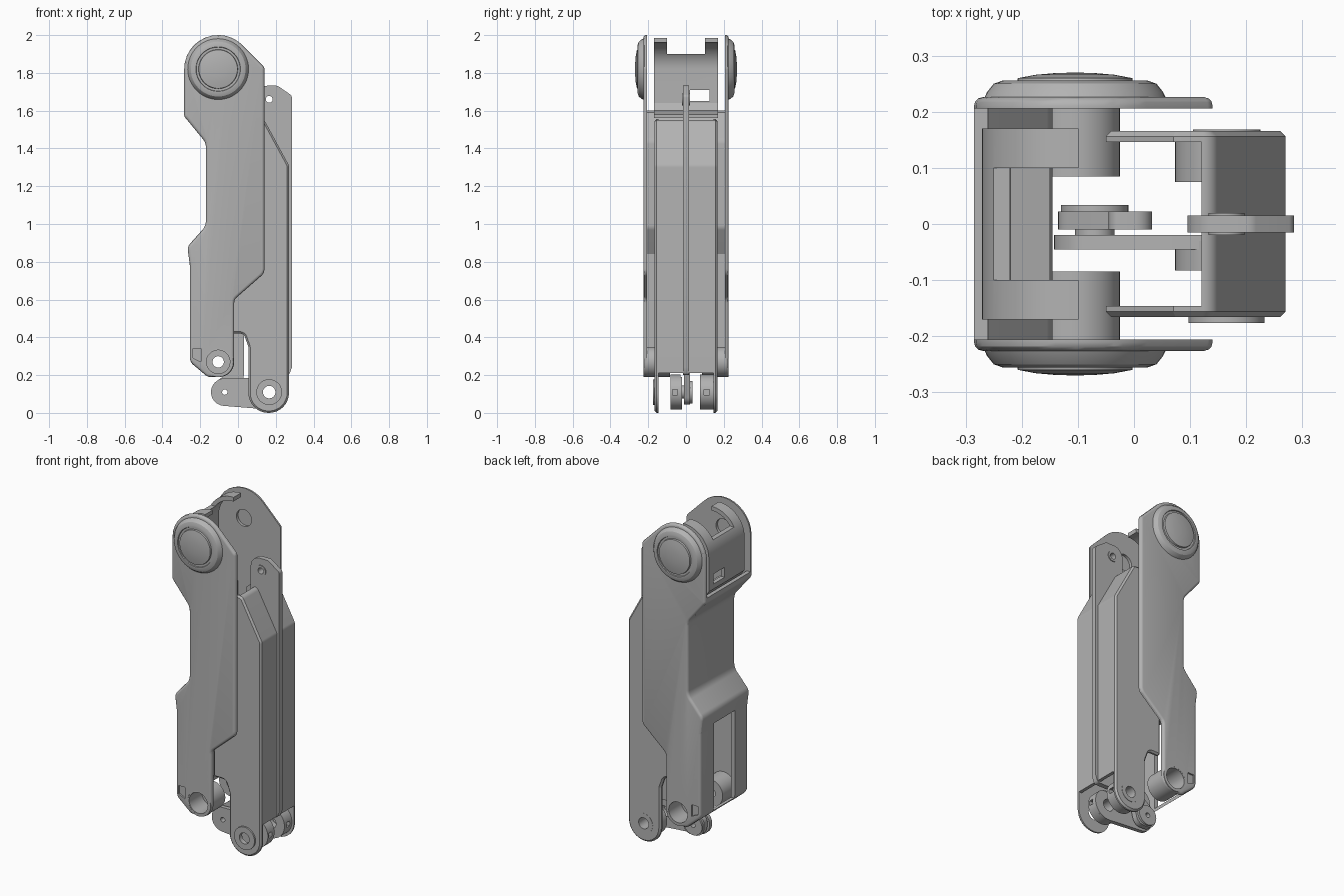
import bpy, bmesh, math
from mathutils import Vector

old = bpy.data.objects.get("Cube")
if old:
    bpy.data.objects.remove(old, do_unlink=True)

grey = bpy.data.materials.new("satin grey")
grey.use_nodes = True
COLOR = (0.45, 0.45, 0.45, 1)
grey.diffuse_color = COLOR
grey.node_tree.nodes["Principled BSDF"].inputs["Base Color"].default_value = COLOR


def fillet(corners, steps=8):
    """Round each (x, z, radius) corner of a closed outline."""
    pts = []
    for i, c in enumerate(corners):
        p = Vector(c[:2])
        r = c[2] if len(c) > 2 else 0
        if not r:
            pts.append(p)
            continue
        a = (Vector(corners[i - 1][:2]) - p).normalized()
        b = (Vector(corners[(i + 1) % len(corners)][:2]) - p).normalized()
        half = a.angle(b) / 2
        centre = p + (a + b).normalized() * r / math.sin(half)
        d = r / math.tan(half)
        u, v = p + a * d - centre, p + b * d - centre
        for k in range(steps + 1):
            t = k / steps
            ang = u.angle(v)
            pts.append(centre + (u * math.sin((1 - t) * ang) + v * math.sin(t * ang)) / math.sin(ang))
    return pts


def arc(cx, cz, r, start, end, steps=16):
    angles = [math.radians(start + (end - start) * k / steps) for k in range(steps + 1)]
    return [(cx + r * math.cos(a), cz + r * math.sin(a)) for a in angles]


def finish(name, bm):
    bmesh.ops.remove_doubles(bm, verts=bm.verts, dist=0.001)
    bmesh.ops.recalc_face_normals(bm, faces=bm.faces)
    mesh = bpy.data.meshes.new(name)
    bm.to_mesh(mesh)
    bm.free()
    mesh.materials.append(grey)
    ob = bpy.data.objects.new(name, mesh)
    bpy.context.collection.objects.link(ob)
    return ob


def prism(name, corners, y0, y1):
    """Extrude an x-z outline along y."""
    bm = bmesh.new()
    face = bm.faces.new([bm.verts.new((p[0], y0, p[1])) for p in fillet(corners)])
    grown = bmesh.ops.extrude_face_region(bm, geom=[face])["geom"]
    bmesh.ops.translate(bm, vec=(0, y1 - y0, 0), verts=[g for g in grown if isinstance(g, bmesh.types.BMVert)])
    return finish(name, bm)


def lathe(name, centre, profile, side=1, n=48):
    """Revolve a closed (radius, y) profile about the y axis."""
    bm = bmesh.new()
    rings = []
    for r, y in profile:
        rings.append([bm.verts.new((centre[0] + r * math.cos(math.tau * k / n), y * side,
                                    centre[1] + r * math.sin(math.tau * k / n))) for k in range(n)])
    for i, a in enumerate(rings):
        b = rings[(i + 1) % len(rings)]
        if profile[i][0] == 0 and profile[(i + 1) % len(rings)][0] == 0:
            continue
        for k in range(n):
            j = (k + 1) % n
            bm.faces.new((a[k], a[j], b[j], b[k]))
    return finish(name, bm)


def tube(name, centre, outer, inner, y0, y1):
    return lathe(name, centre, [(outer, y0), (outer, y1), (inner, y1), (inner, y0)])


def rod(name, centre, r, y0, y1):
    return lathe(name, centre, [(0, y0), (r, y0), (r, y1), (0, y1)])


def box(name, x, y, z):
    return prism(name, [(x[0], z[0]), (x[1], z[0]), (x[1], z[1]), (x[0], z[1])], y[0], y[1])


def apply(ob, mod):
    bpy.ops.object.select_all(action="DESELECT")
    bpy.context.view_layer.objects.active = ob
    ob.select_set(True)
    bpy.ops.object.modifier_apply(modifier=mod.name)


def bevel(ob, width, segments=2):
    mod = ob.modifiers.new("edge", "BEVEL")
    mod.width, mod.segments = width, segments
    mod.limit_method, mod.angle_limit = "ANGLE", math.radians(50)
    mod.use_clamp_overlap = False
    apply(ob, mod)


def cut(ob, *cutters):
    for c in cutters:
        mod = ob.modifiers.new("cut", "BOOLEAN")
        mod.operation, mod.object, mod.solver = "DIFFERENCE", c, "EXACT"
        apply(ob, mod)
        bpy.data.objects.remove(c, do_unlink=True)


PIVOT, FOOT, KNEE, TOE, TIP = (-0.105, 1.82), (-0.105, 0.27), (0.165, 0.11), (-0.07, 0.11), (0.165, 1.66)

# Outer housing: a channel open towards +x
housing = prism("outer_housing", [
    (-0.285, 2.0, 0.18), (-0.03, 2.0, 0.18), (0.14, 1.83, 0.03), (0.14, 0.74, 0.05), (-0.02, 0.6, 0.04),
    (-0.02, 0.19, 0.08), (-0.16, 0.19, 0.04), (-0.255, 0.27, 0.05), (-0.255, 0.78, 0.05), (-0.268, 0.88, 0.05),
    (-0.17, 0.99, 0.07), (-0.17, 1.43, 0.07), (-0.285, 1.57, 0.03)], -0.226, 0.226)
bevel(housing, 0.015, 3)
cut(housing,
    prism("cavity", [(0.5, -0.1), (-0.23, -0.1), (-0.23, 0.84), (-0.145, 0.98, 0.05), (-0.145, 1.44, 0.05),
                     (-0.26, 1.59), (-0.26, 1.6), (-0.5, 1.6), (-0.5, 2.2), (0.5, 2.2)], -0.206, 0.206),
    rod("pivot_hole", PIVOT, 0.05, -0.3, 0.3),
    rod("foot_hole", FOOT, 0.07, -0.3, 0.3),
    box("back_window", (-0.4, -0.2), (-0.1, 0.1), (0.27, 0.8)))
for s in (-1, 1):
    pocket = [(-0.238, 0.34), (-0.195, 0.34), (-0.195, 0.27), (-0.238, 0.29)]
    cut(housing, prism("pocket", pocket, *sorted((s * 0.216, s * 0.3))))

# Curved bracket between the tops of the side plates
bracket = prism("top_bracket", arc(*PIVOT, 0.166, 88, 180) + [(-0.271, 1.62), (-0.235, 1.575), (-0.15, 1.56),
                (-0.15, 1.58), (-0.22, 1.6), (-0.246, 1.64)] + arc(*PIVOT, 0.141, 180, 88), -0.17, 0.17)
cut(bracket, box("top_notch", (-0.5, 0.2), (-0.1, 0.1), (1.9, 2.2)),
    box("wall_slot", (-0.5, 0), (0.02, 0.125), (1.65, 1.71)))

# Domed pivot caps and lower bearing sockets
for s, side in ((-1, "right"), (1, "left")):
    lathe(f"{side}_pivot_cap", PIVOT, [
        (0, 0.222), (0.163, 0.222), (0.157, 0.235), (0.145, 0.25), (0.128, 0.256), (0.118, 0.256), (0.116, 0.25),
        (0.104, 0.25), (0.102, 0.26), (0.07, 0.266), (0.035, 0.269), (0, 0.27)], s)
    lathe(f"{side}_foot_socket", FOOT, [(0.08, 0.085), (0.08, 0.225), (0.062, 0.226), (0.062, 0.105),
                                        (0.03, 0.105), (0.03, 0.085)], s)

# Inner housing: a narrower channel open towards -x
inner = prism("inner_housing", [
    (0.055, 0, 0.106), (0.27, 0, 0.106), (0.27, 1.31, 0.04), (0.14, 1.55, 0.03), (0.07, 1.555),
    (-0.05, 1.44), (-0.05, 0.42), (0.03, 0.42, 0.03), (0.055, 0.35, 0.03)], -0.166, 0.166)
bevel(inner, 0.01, 1)
cut(inner, prism("inner_cavity", [(-0.5, -0.5), (0.5, -0.5), (0.5, 0.21), (0.25, 0.21), (0.25, 1.3),
                                  (0.12, 1.53), (0.12, 2), (-0.5, 2)], -0.146, 0.146),
    rod("knee_hole", KNEE, 0.035, -0.3, 0.3))

# Bearings at the lower joint of the inner housing
tube("knee_washer", KNEE, 0.068, 0.033, -0.176, -0.16)
tube("left_knee_ring", KNEE, 0.06, 0.033, 0.14, 0.168)
for name, y0, y1 in (("right_knee_collar", -0.083, -0.03), ("left_knee_collar", 0.075, 0.146)):
    collar = tube(name, KNEE, 0.092, 0.035, y0, y1)
    mid = (y0 + y1) / 2
    cut(collar, box("screw_hole", (0.22, 0.3), (mid - 0.015, mid + 0.015), (0.095, 0.125)))

# Cross link joining the lower joint to the toe pivot
link = prism("cross_link", arc(*TOE, 0.073, 95, 265) + arc(*KNEE, 0.092, -95, 60), -0.045, -0.02)
cut(link, rod("toe_hole", TOE, 0.014, -0.3, 0.3), rod("knee_hole", KNEE, 0.035, -0.3, 0.3))

# Centre lever with its hub
lever = prism("centre_lever", [(-0.135, 0.045, 0.06), (-0.01, 0.045, 0.05), (0.032, 0.2, 0.03), (0.032, 0.48, 0.03),
                               (-0.045, 0.48, 0.02), (-0.045, 0.22), (-0.135, 0.15, 0.04)], -0.01, 0.022)
cut(lever, rod("toe_hole", TOE, 0.014, -0.3, 0.3))
tube("toe_hub", TOE, 0.06, 0.014, 0.02, 0.034)
tube("toe_spacer", TOE, 0.035, 0.014, -0.022, -0.008)

# Long connecting bar along the spine
bar = prism("connecting_bar", [(0.095, 0.2, 0.03), (0.27, 0.2, 0.02), (0.285, 0.24), (0.285, 1.68, 0.02),
                               (0.21, 1.732, 0.03), (0.095, 1.732, 0.06)], -0.015, 0.015)
cut(bar, rod("tip_hole", TIP, 0.018, -0.3, 0.3))
tube("bar_bushing", TIP, 0.032, 0.018, -0.02, 0.02)

# Smooth rounded surfaces while keeping hard edges
bpy.ops.object.select_all(action="DESELECT")
for ob in bpy.context.collection.objects:
    if ob.type == "MESH" and grey.name in ob.data.materials:
        ob.select_set(True)
        bpy.context.view_layer.objects.active = ob
bpy.ops.object.shade_smooth_by_angle(angle=math.radians(30))
